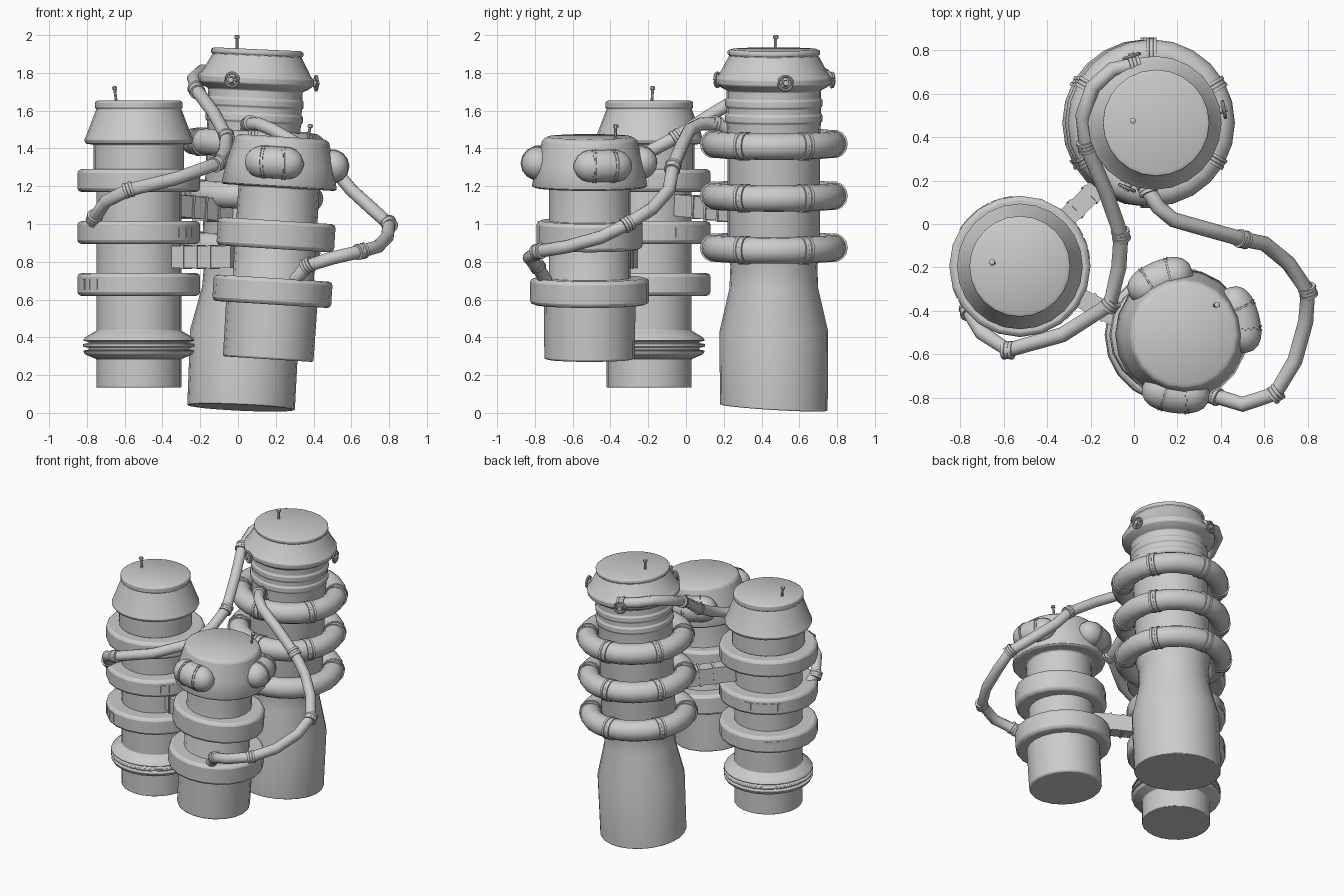
import bpy, bmesh
from math import sin, cos, pi, radians
from mathutils import Vector, Matrix

if "Cube" in bpy.data.objects:
    bpy.data.objects.remove(bpy.data.objects["Cube"])


def finish(name, bm, bevel=0.0):
    bmesh.ops.recalc_face_normals(bm, faces=bm.faces)
    me = bpy.data.meshes.new(name)
    bm.to_mesh(me)
    bm.free()
    ob = bpy.data.objects.new(name, me)
    bpy.context.collection.objects.link(ob)
    bpy.ops.object.select_all(action='DESELECT')
    ob.select_set(True)
    bpy.context.view_layer.objects.active = ob
    bpy.ops.object.shade_smooth_by_angle(angle=radians(38))
    if bevel:
        m = ob.modifiers.new("bevel", 'BEVEL')
        m.width, m.segments, m.limit_method = bevel, 2, 'ANGLE'
        m.angle_limit = radians(40)
    return ob


def skin(bm, rings, closed=False):
    n = len(rings[0])
    pairs = list(zip(rings, rings[1:])) + ([(rings[-1], rings[0])] if closed else [])
    for a, b in pairs:
        for i in range(n):
            j = (i + 1) % n
            bm.faces.new((a[i], a[j], b[j], b[i]))
    if not closed:
        bm.faces.new(rings[0])
        bm.faces.new(rings[-1])


def lathe(name, prof, M, n=24, bevel=0.0, sy=1.0, slant=0.0):
    """Revolve (radius, z) points; slant tips the first (bottom) loop in y."""
    bm = bmesh.new()
    rings = []
    for k, (r, z) in enumerate(prof):
        ring = []
        for i in range(n):
            a = 2 * pi * i / n
            y = r * sin(a) * sy
            ring.append(bm.verts.new(M @ Vector((r * cos(a), y, z - (slant * y if k == 0 else 0)))))
        rings.append(ring)
    skin(bm, rings)
    return finish(name, bm, bevel)


def tube(name, pts, radii, n=12, closed=False, M=Matrix()):
    bm = bmesh.new()
    pts = [M @ Vector(p) for p in pts]
    if not isinstance(radii, list):
        radii = [radii] * len(pts)
    rings, last = [], len(pts) - 1
    for k, p in enumerate(pts):
        nxt = pts[(k + 1) % len(pts)] if closed else pts[min(k + 1, last)]
        prv = pts[k - 1] if closed else pts[max(k - 1, 0)]
        t = (nxt - prv).normalized()
        s = t.cross(Vector((0, 0, 1))).normalized()
        u = s.cross(t)
        rings.append([bm.verts.new(p + radii[k] * (s * cos(2 * pi * i / n) + u * sin(2 * pi * i / n)))
                      for i in range(n)])
    skin(bm, rings, closed)
    return finish(name, bm)


def aim(p, d):
    return Matrix.Translation(p) @ Vector(d).to_track_quat('Z', 'Y').to_matrix().to_4x4()


def collar(name, p, d, r, w=0.05):
    lathe(name, [(r * .9, -w / 2), (r, -w / 2), (r, -w * .2), (r * .95, -w * .15),
                 (r * .95, w * .15), (r, w * .2), (r, w / 2), (r * .9, w / 2)], aim(p, d), 14)


def arc(R, z, a0, a1, n):
    return [(R * cos(radians(a0 + (a1 - a0) * i / n)), R * sin(radians(a0 + (a1 - a0) * i / n)), z)
            for i in range(n + 1)]


def ring_band(name, M, r_in, r_out, z0, z1, n=20, sy=1.0):
    lathe(name, [(r_in, z0), (r_out, z0), (r_out, z1), (r_in, z1)], M, n, .02, sy)


def antenna(name, p, d, h=.08):
    lathe(name, [(.008, -.03), (.008, h - .02), (.014, h - .018), (.014, h - .004), (.008, h)], aim(p, d), 8)


A = Matrix.Translation((-.525, -.195, 0))
B = Matrix.Translation((.015, .465, 0)) @ Matrix.Rotation(radians(2.6), 4, 'Y')
C = Matrix.Translation((.142, -.51, 0)) @ Matrix.Rotation(radians(3.6), 4, 'Y')

# left tower: body, stacked bands and vent plates
lathe("left_tower", [(.225, .135), (.225, .285), (.285, .31), (.295, .33), (.265, .335), (.265, .345),
                     (.295, .35), (.295, .365), (.265, .37), (.265, .377), (.295, .382), (.285, .40),
                     (.225, .435), (.225, 1.29), (.24, 1.29), (.24, 1.42), (.28, 1.425), (.29, 1.445),
                     (.28, 1.465), (.225, 1.61), (.232, 1.615), (.232, 1.645), (.215, 1.655)], A, 24, .006)
for i, z in enumerate((.62, .895, 1.17)):
    ring_band(f"left_band_{i}", A, .2, .325, z, z + .12)
for z, a0, a1 in ((.655, 198, 248), (.93, -50, -28), (.93, 5, 45), (.93, 95, 150), (.655, 120, 150)):
    a = a0
    while a + 9 <= a1:
        p = Vector((.318 * cos(radians(a + 5)), .318 * sin(radians(a + 5)), z + .025))
        bm = bmesh.new()
        bmesh.ops.create_cube(bm, size=1, matrix=A @ Matrix.Translation(p)
                              @ Matrix.Rotation(radians(a + 5), 4, 'Z') @ Matrix.Diagonal((.014, .045, .055, 1)))
        finish("left_vent", bm)
        a += 10

# tall back tower: flask-shaped body with slanted foot
lathe("tall_tower", [(.285, .028), (.288, .43), (.235, .66), (.23, .78), (.245, .85), (.245, 1.48),
                     (.25, 1.54), (.258, 1.545), (.258, 1.58), (.25, 1.585), (.25, 1.62), (.258, 1.625),
                     (.258, 1.66), (.25, 1.665), (.25, 1.71), (.28, 1.725), (.305, 1.745), (.308, 1.775),
                     (.29, 1.795), (.235, 1.895), (.245, 1.9), (.245, 1.92), (.228, 1.927)],
      B, 24, .01, slant=.06)
for i, z in enumerate((.875, 1.15, 1.425)):
    tube(f"tall_coil_{i}", arc(.315, z, 0, 345, 23), .07, 16, True, B)
    for k in range(6):
        a = radians(30 + 60 * k)
        collar("coil_clamp", B @ Vector((.315 * cos(a), .315 * sin(a), z)), (-sin(a), cos(a), 0), .077)
# valves: stem, hub and hand wheel with cross spokes
for k, ang in enumerate((11, 109, -113)):
    a = radians(ang)
    d = Vector((cos(a), sin(a), 0))
    p = B @ (d * .29 + Vector((0, 0, 1.76)))
    lathe(f"valve_hub_{k}", [(.018, -.02), (.018, .035), (.014, .04), (.014, .05)], aim(p, d), 10)
    W = aim(p + d * .035, d)
    tube(f"valve_wheel_{k}", arc(.037, 0, 0, 345, 15), .008, 8, True, W)
    for s in (45, 135):
        q = Vector((cos(radians(s)), sin(radians(s)), 0)) * .037
        tube("valve_spoke", [-q, q], .007, 6, False, W)

# front tower: body, two bands, conical cap
lathe("front_tower", [(.24, .285), (.242, .58), (.242, .64), (.215, .70), (.215, 1.2), (.3, 1.195),
                      (.305, 1.205), (.285, 1.32), (.25, 1.45), (.225, 1.465)], C, 20, .01)
ring_band("front_band_low", C, .2, .315, .575, .715)
ring_band("front_band_mid", C, .2, .312, .87, 1.02, 20, .9)
# curved cap pods with straps
for k, ang in enumerate((-97, 15, 113)):
    R = .275
    pts = arc(R, 1.325, ang - 32, ang + 32, 14)
    rad = [.02, .058, .076, .084] + [.087] * 7 + [.084, .076, .058, .02]
    tube(f"cap_pod_{k}", pts, rad, 16, False, C)
    for o in (-10, 10):
        a = radians(ang + o)
        collar("pod_strap", C @ Vector((R * cos(a), R * sin(a), 1.325)), (-sin(a), cos(a), 0), .091, .022)

# antennas
antenna("left_antenna", (-.645, -.18, 1.65), (-.12, .05, 1))
antenna("tall_antenna", (-.005, .475, 1.92), (0, 0, 1))
antenna("front_antenna", (.37, -.375, 1.45), (.18, .05, 1))


# box braces joining the towers, with raised bands
def brace(name, p, q, w, h):
    p, q = Vector(p), Vector(q)
    d = q - p
    rot = d.to_track_quat('X', 'Z').to_matrix().to_4x4()
    parts = [((p + q) / 2, d.length, 0)] + [(p + d * f, .014, .012) for f in (.3, .5, .7)]
    for c, ln, e in parts:
        bm = bmesh.new()
        bmesh.ops.create_cube(bm, size=1, matrix=Matrix.Translation(c) @ rot
                              @ Matrix.Diagonal((ln, w + e, h + e, 1)))
        finish(name if not e else name + "_band", bm)


brace("back_brace", (-.37, -.03, 1.1), (-.03, .3, 1.065), .09, .115)
brace("front_brace", (-.38, -.27, .825), (-.02, -.46, .825), .09, .115)


# hoses with collars
def hose(name, pts, collars):
    tube(name, pts, .035, 12)
    for i in collars:
        lo, hi = max(i - 1, 0), min(i + 1, len(pts) - 1)
        collar(name + "_collar", Vector(pts[i]), Vector(pts[hi]) - Vector(pts[lo]), .043)


hose("left_hose", [(.0, .73, 1.78), (-.1, .71, 1.80), (-.19, .63, 1.81), (-.235, .5, 1.77),
                   (-.22, .36, 1.71), (-.13, .15, 1.59), (-.06, -.05, 1.46), (-.07, -.2, 1.38),
                   (-.11, -.37, 1.32), (-.33, -.51, 1.24), (-.58, -.58, 1.18), (-.7, -.5, 1.12),
                   (-.76, -.4, 1.03), (-.74, -.34, .98)], (0, 4, 6, 8, 10, 12))
hose("right_hose", [(.04, .26, 1.48), (.06, .16, 1.53), (.11, .08, 1.53), (.18, .02, 1.5), (.32, -.02, 1.42),
                    (.5, -.07, 1.30), (.6, -.09, 1.18), (.71, -.18, 1.08), (.8, -.31, 1.0),
                    (.79, -.45, .93), (.74, -.63, .88), (.65, -.78, .855), (.5, -.83, .82),
                    (.37, -.79, .78), (.3, -.74, .70)], (1, 5, 8, 11, 13))
